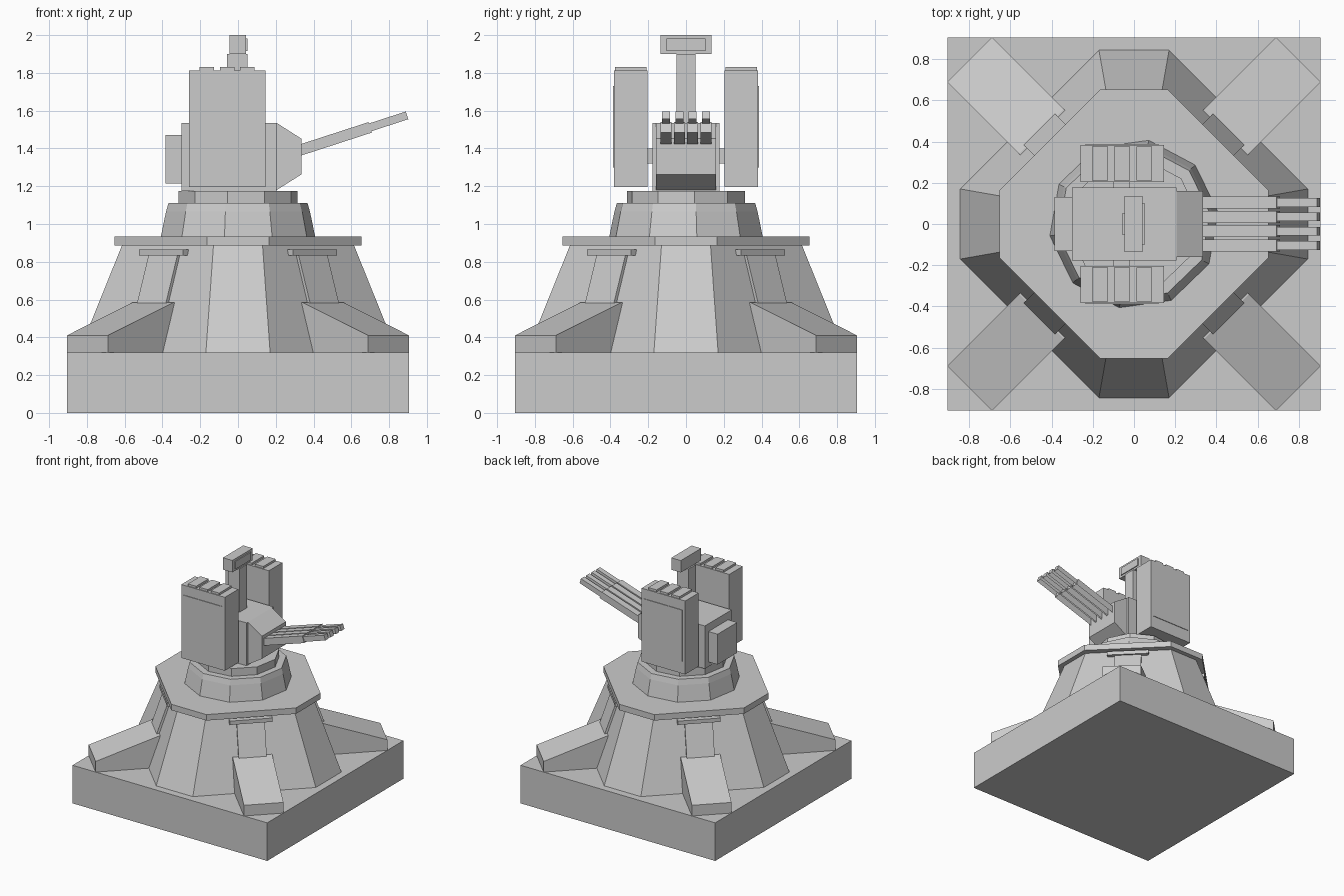
import bpy, bmesh, math
from mathutils import Matrix, Vector

if "Cube" in bpy.data.objects:
    bpy.data.objects.remove(bpy.data.objects["Cube"])

grey = bpy.data.materials.new("plain grey")
grey.diffuse_color = (0.6, 0.6, 0.6, 1)
grey.use_nodes = True
grey.node_tree.nodes["Principled BSDF"].inputs["Base Color"].default_value = grey.diffuse_color


def finish(name, bm):
    bmesh.ops.recalc_face_normals(bm, faces=bm.faces)
    mesh = bpy.data.meshes.new(name)
    bm.to_mesh(mesh)
    bm.free()
    mesh.materials.append(grey)
    ob = bpy.data.objects.new(name, mesh)
    bpy.context.collection.objects.link(ob)
    return ob


def loft(name, rings, rot=0.0):
    """Skin a stack of equal-length point rings and cap both ends."""
    bm = bmesh.new()
    turn = Matrix.Rotation(rot, 3, 'Z')
    vs = [[bm.verts.new(turn @ Vector(p)) for p in r] for r in rings]
    n = len(vs[0])
    for a, b in zip(vs, vs[1:]):
        for i in range(n):
            j = (i + 1) % n
            bm.faces.new((a[i], a[j], b[j], b[i]))
    bm.faces.new(vs[0])
    bm.faces.new(vs[-1])
    return finish(name, bm)


def box(name, x0, x1, y0, y1, z0, z1, rot=0.0):
    def ring(z):
        return [(x0, y0, z), (x1, y0, z), (x1, y1, z), (x0, y1, z)]
    return loft(name, [ring(z0), ring(z1)], rot)


def extrude_y(name, profile, half, rot=0.0):
    """Extrude an x-z profile symmetrically along y."""
    return loft(name, [[(x, y, z) for x, z in profile] for y in (-half, half)], rot)


def octagon(a, h, z):
    """Octagon with narrow sides of half width h at distance a."""
    return [(a, -h, z), (a, h, z), (h, a, z), (-h, a, z),
            (-a, h, z), (-a, -h, z), (-h, -a, z), (h, -a, z)]


def decagon(r, z):
    angles = [math.radians(8 + 36 * i) for i in range(10)]
    return [(r * math.cos(t), r * math.sin(t), z) for t in angles]


# Foundation and pedestal
box("foundation", -0.905, 0.905, -0.905, 0.905, 0, 0.32)
loft("pedestal", [octagon(0.843, 0.17, 0.32), octagon(0.615, 0.13, 0.885)])
loft("deck_plate", [octagon(0.653, 0.163, 0.885), octagon(0.653, 0.163, 0.935)])

# Buttress, wall panel and ledge on each diagonal side
for i in range(4):
    a = math.radians(45 + 90 * i)
    extrude_y(f"buttress_{i}", [(0.58, 0.32), (1.128, 0.32), (1.128, 0.41),
                                (0.636, 0.585), (0.58, 0.585)], 0.153, a)
    extrude_y(f"wall_panel_{i}", [(0.58, 0.54), (0.662, 0.54),
                                  (0.56, 0.84), (0.48, 0.84)], 0.108, a)
    box(f"ledge_{i}", 0.50, 0.577, -0.165, 0.165, 0.833, 0.865, a)

# Rotating collar
loft("collar", [decagon(0.412, 0.935), decagon(0.385, 1.065), decagon(0.372, 1.11)])
loft("turntable", [decagon(0.318, 1.11), decagon(0.318, 1.175)])

# Turret body, tapered gun mount and rear box
box("turret_body", -0.30, 0.205, -0.178, 0.178, 1.175, 1.535)
extrude_y("gun_mount", [(0.15, 1.18), (0.205, 1.18), (0.335, 1.262),
                        (0.335, 1.452), (0.205, 1.535), (0.15, 1.535)], 0.16)
box("rear_box", -0.385, -0.30, -0.13, 0.13, 1.215, 1.47)

# Side pods with lids, outer panels and trunnions
for s, side in ((-1, "right"), (1, "left")):
    def pod_box(name, x0, x1, y0, y1, z0, z1):
        ya, yb = sorted((s * y0, s * y1))
        box(f"{side}_{name}", x0, x1, ya, yb, z0, z1)
    pod_box("pod", -0.26, 0.145, 0.203, 0.382, 1.195, 1.812)
    pod_box("pod_panel", -0.235, 0.12, 0.382, 0.387, 1.30, 1.73)
    pod_box("trunnion", -0.10, -0.02, 0.17, 0.21, 1.32, 1.40)
    for k in range(3):
        x = -0.203 + 0.107 * k
        pod_box(f"pod_lid_{k}", x, x + 0.077, 0.21, 0.375, 1.812, 1.83)

# Sensor mast and head
box("mast", -0.058, 0.05, -0.05, 0.05, 1.535, 1.90)
box("sensor_head", -0.046, 0.042, -0.135, 0.135, 1.90, 2.0)
box("sensor_window", 0.042, 0.05, -0.103, 0.103, 1.917, 1.982)


# Gun barrels: stepped channels, open underneath
def barrel(name, y, start, end, width):
    bm = bmesh.new()
    place = (Matrix.Translation((0.31, y, 1.385))
             @ Matrix.Rotation(math.radians(-18), 4, 'Y')
             @ Matrix.Translation(((start + end) / 2, 0, 0))
             @ Matrix.Diagonal((end - start, width, width, 1)))
    bmesh.ops.create_cube(bm, size=1)
    bm.normal_update()
    hidden = [f for f in bm.faces if f.normal.z < -0.5 or f.normal.x < -0.5]
    bmesh.ops.delete(bm, geom=hidden, context='FACES')
    bm.transform(place)
    finish(name, bm)


for k in range(4):
    y = -0.105 + 0.07 * k
    barrel(f"barrel_sleeve_{k}", y, 0.0, 0.41, 0.058)
    barrel(f"barrel_tip_{k}", y, 0.41, 0.615, 0.043)
